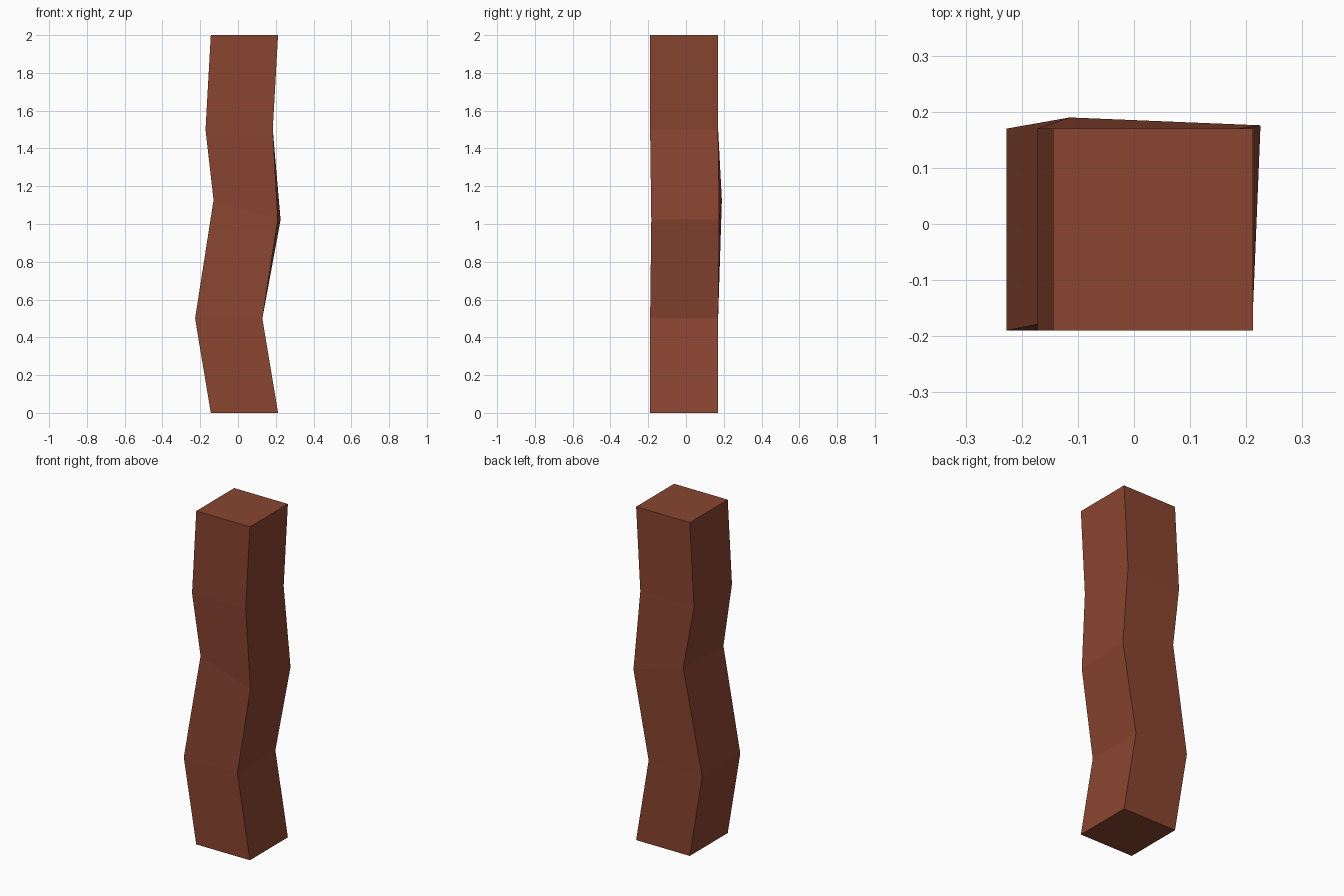
import bpy, bmesh, math
from mathutils import Matrix, Vector

if "Cube" in bpy.data.objects:
    bpy.data.objects.remove(bpy.data.objects["Cube"])

clay = bpy.data.materials.new("red_brown_clay")
clay.diffuse_color = (0.25, 0.059, 0.03, 1)
clay.use_nodes = True
clay.node_tree.nodes["Principled BSDF"].inputs["Base Color"].default_value = clay.diffuse_color

HALF_X, HALF_Y = 0.178, 0.18
# Square sections up the post: centre, tilt about y, twist about z (degrees)
SECTIONS = [
    ((0.034, -0.01, 0.0), 0, 0),
    ((-0.049, -0.01, 0.5), 0, 0),
    ((0.048, 0.003, 1.075), 17, -2.35),
    ((0.006, -0.01, 1.5), 0, 0),
    ((0.034, -0.01, 2.0), 0, 0),
]

bm = bmesh.new()
rings = []
for centre, tilt, twist in SECTIONS:
    m = (Matrix.Translation(centre)
         @ Matrix.Rotation(math.radians(twist), 4, 'Z')
         @ Matrix.Rotation(math.radians(tilt), 4, 'Y'))
    rings.append([bm.verts.new(m @ Vector((sx * HALF_X, sy * HALF_Y, 0)))
                  for sx, sy in ((-1, -1), (1, -1), (1, 1), (-1, 1))])

# Sides and end caps
for low, high in zip(rings, rings[1:]):
    for i in range(4):
        j = (i + 1) % 4
        bm.faces.new((low[i], low[j], high[j], high[i]))
bm.faces.new(rings[0][::-1])
bm.faces.new(rings[-1])
bmesh.ops.recalc_face_normals(bm, faces=bm.faces)

mesh = bpy.data.meshes.new("crooked_post")
bm.to_mesh(mesh)
bm.free()
mesh.materials.append(clay)
bpy.context.collection.objects.link(bpy.data.objects.new("crooked_post", mesh))
